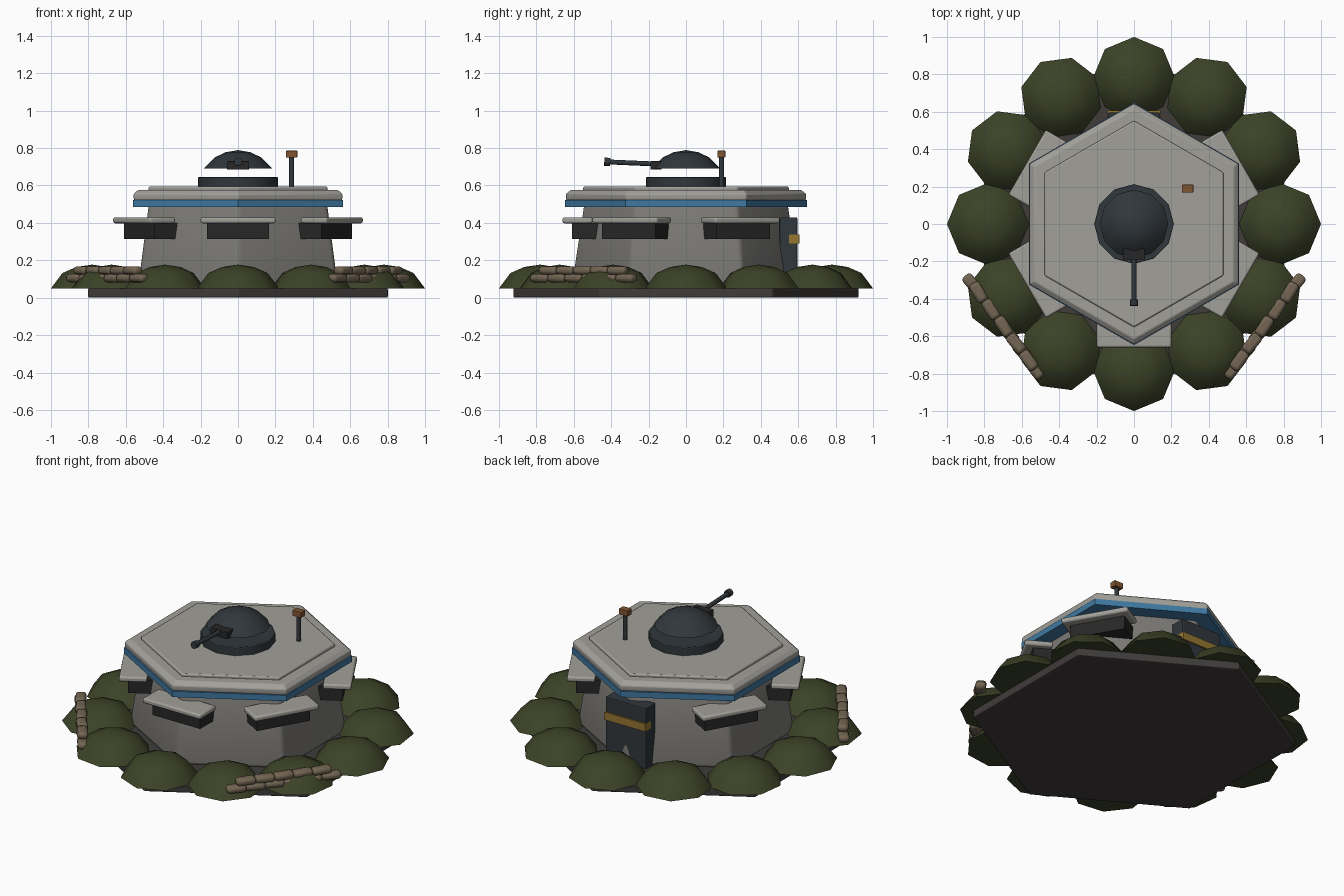
import bpy, bmesh, random
from math import sin, cos, pi, radians, atan2
from mathutils import Vector, Matrix

if "Cube" in bpy.data.objects:
    bpy.data.objects.remove(bpy.data.objects["Cube"])

random.seed(4)

def mat(name, r, g, b):
    m = bpy.data.materials.new(name)
    m.diffuse_color = (r, g, b, 1)
    m.use_nodes = True
    m.node_tree.nodes["Principled BSDF"].inputs["Base Color"].default_value = m.diffuse_color
    return m

EARTH = mat("dark_earth", .05, .045, .042)
GRASS = mat("grass", .045, .055, .02)
BLUE = mat("blue_paint", .05, .19, .36)
STEEL = mat("dark_steel", .03, .038, .045)
BLACK = mat("slot_black", .02, .02, .02)
GOLD = mat("ochre", .3, .18, .03)
RUST = mat("rust", .22, .09, .03)
SAND = mat("sandbag", .17, .13, .085)
CONCRETE = mat("concrete", .36, .35, .32)
WALL = mat("wall_concrete", .2, .195, .18)

def finish(name, bm, m, bevel=0, smooth=None, segs=2):
    bmesh.ops.recalc_face_normals(bm, faces=bm.faces)
    me = bpy.data.meshes.new(name)
    bm.to_mesh(me)
    bm.free()
    ob = bpy.data.objects.new(name, me)
    bpy.context.collection.objects.link(ob)
    if m:
        me.materials.append(m)
    if bevel:
        b = ob.modifiers.new("bevel", "BEVEL")
        b.width, b.segments = bevel, segs
    if smooth:
        bpy.ops.object.select_all(action='DESELECT')
        ob.select_set(True)
        bpy.context.view_layer.objects.active = ob
        bpy.ops.object.shade_smooth_by_angle(angle=radians(smooth))
    return ob

def lathe(name, sides, profile, m, at=(0, 0, 0), start=pi / 2, **kw):
    """Closed n-sided solid from (radius, z) points; a radius of 0 makes a tip."""
    bm = bmesh.new()
    rings = []
    for r, z in profile:
        n = 1 if r == 0 else sides
        rings.append([bm.verts.new((at[0] + r * cos(start + 2 * pi * i / sides),
                                    at[1] + r * sin(start + 2 * pi * i / sides),
                                    at[2] + z)) for i in range(n)])
    for a, b in zip(rings, rings[1:]):
        for i in range(sides):
            j = (i + 1) % sides
            bm.faces.new((a[i], a[j], b[0]) if len(b) == 1 else (a[i], a[j], b[j], b[i]))
    bm.faces.new(rings[0])
    if len(rings[-1]) > 1:
        bm.faces.new(rings[-1])
    return finish(name, bm, m, **kw)

def box(name, lo, hi, m, turn=0, **kw):
    """Box between two corners, then turned about the z axis."""
    lo, hi = Vector(lo), Vector(hi)
    bm = bmesh.new()
    bmesh.ops.create_cube(bm, size=1, matrix=Matrix.Rotation(turn, 4, 'Z')
                          @ Matrix.Translation((lo + hi) / 2)
                          @ Matrix.Diagonal((*(hi - lo), 1)))
    return finish(name, bm, m, **kw)

def rod(name, a, b, r, m, sides=8):
    a, b = Vector(a), Vector(b)
    bm = bmesh.new()
    q = (b - a).to_track_quat('Z', 'Y').to_matrix().to_4x4()
    bmesh.ops.create_cone(bm, cap_ends=True, segments=sides, radius1=r, radius2=r,
                          depth=(b - a).length, matrix=Matrix.Translation((a + b) / 2) @ q)
    return finish(name, bm, m, smooth=50)

# foundation slab
lathe("foundation", 6, [(.925, 0), (.925, .052)], EARTH, bevel=.008)

# ring of earth mounds
for i in range(12):
    a = i * pi / 6
    lathe(f"earth_mound_{i}", 8, [(.22, 0), (.158, .082), (.085, .114), (0, .127)], GRASS,
          at=(.78 * cos(a), .78 * sin(a), .05), start=a, smooth=40)

# tapered hexagonal wall with softened corners
lathe("bunker_wall", 6, [(.618, .05), (.55, .5)], WALL, bevel=.02, segs=3, smooth=65)

# roof: blue trim, thick slab, raised panel
lathe("blue_trim", 6, [(.648, .485), (.648, .521)], BLUE)
lathe("roof_slab", 6, [(.64, .52), (.644, .53), (.644, .555), (.615, .577)], CONCRETE,
      bevel=.005, smooth=30)
lathe("roof_panel", 6, [(.552, .57), (.552, .594)], CONCRETE, bevel=.008, smooth=30)

# firing slots and awnings on five corners
for i, deg in enumerate((0, 60, 120, -60, -120)):
    t = radians(deg)
    box(f"firing_slot_{i}", (-.165, -.61, .315), (.165, -.45, .4), BLACK, t)
    box(f"slot_awning_{i}", (-.2, -.66, .398), (.2, -.5, .43), CONCRETE, t,
        bevel=.01, smooth=40)

# rear door with painted stripe
box("rear_door", (-.14, .5, .05), (.14, .595, .43), STEEL, bevel=.006)
box("door_stripe", (-.142, .55, .29), (.142, .606, .338), GOLD)

# turret ring and floating dome
lathe("turret_ring", 12, [(.213, .59), (.213, .646)], STEEL, bevel=.004, smooth=35)
lathe("turret_dome", 12, [(.183, .69), (.125, .75), (.065, .778), (0, .789)], STEEL, smooth=40)

# gun
box("gun_mantlet", (-.06, -.19, .685), (.06, -.13, .73), BLACK, bevel=.004)
rod("gun_barrel", (0, -.12, .713), (0, -.42, .726), .013, STEEL)
rod("gun_muzzle", (0, -.405, .7255), (0, -.437, .727), .022, STEEL)

# roof mast
rod("mast", (.287, .19, .59), (.287, .19, .755), .013, STEEL)
box("mast_head", (.257, .168, .75), (.317, .21, .786), RUST, bevel=.003)

# sandbag walls, two courses each side
def sandbag(name, x, y, z, turn):
    bm = bmesh.new()
    bmesh.ops.create_cube(bm, size=1, matrix=Matrix.Translation((x, y, z))
                          @ Matrix.Rotation(turn, 4, 'Z')
                          @ Matrix.Diagonal((.115, .062, .045, 1)))
    finish(name, bm, SAND, bevel=.018, smooth=60)

p, q = Vector((.865, -.32)), Vector((.53, -.775))
for course, count, t0, t1, z in (("lower", 6, 0, 1, .105), ("upper", 5, .1, .9, .145)):
    for k in range(count):
        c = p.lerp(q, t0 + (t1 - t0) * k / (count - 1))
        d = q - p
        turn = atan2(d.y, d.x) + random.uniform(-.12, .12)
        for side, s in (("right", 1), ("left", -1)):
            sandbag(f"sandbag_{course}_{side}_{k}", s * c.x, c.y, z, s * turn)
